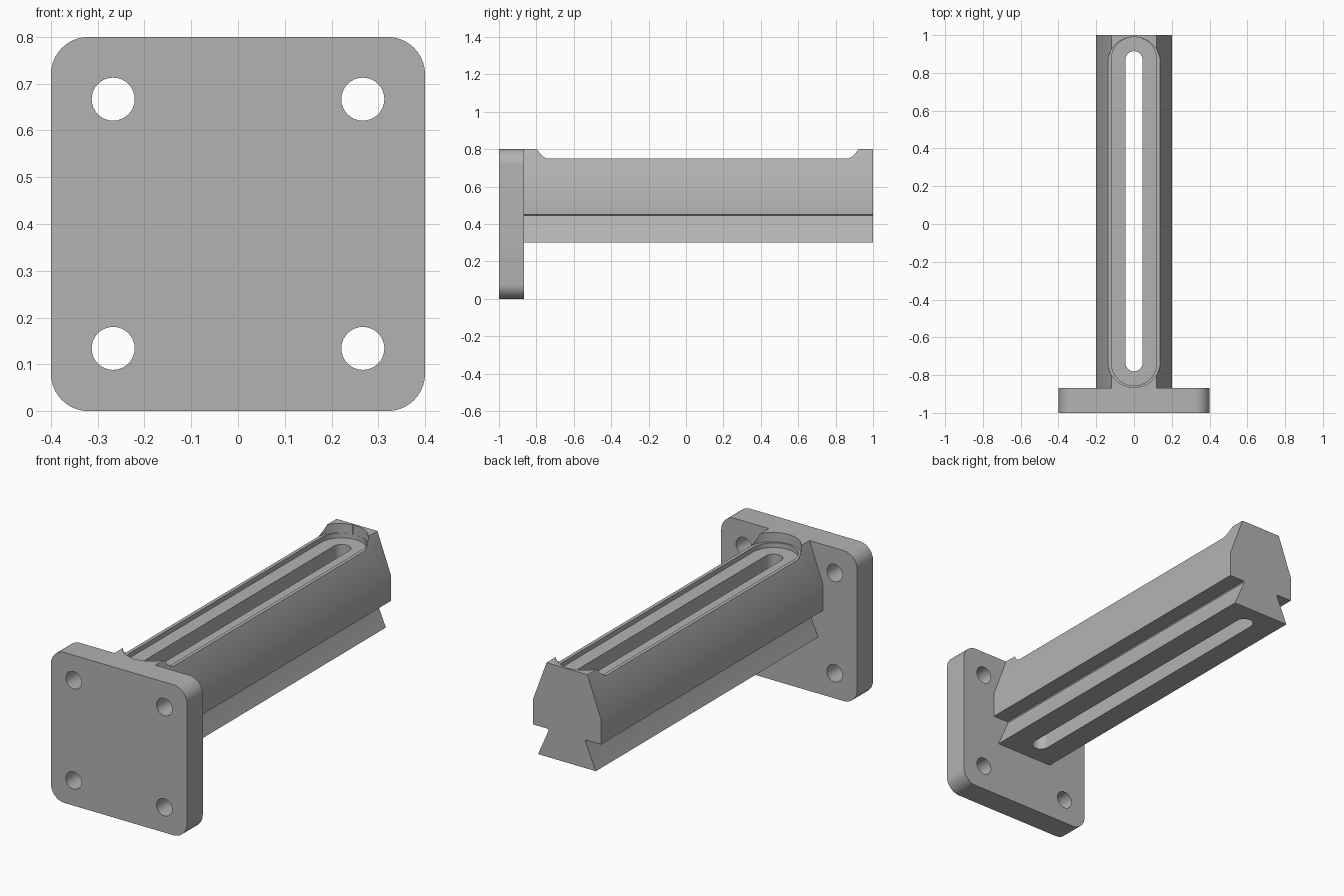
import bpy, bmesh, math
from mathutils import Matrix, Vector

cube = bpy.data.objects.get("Cube")
if cube:
    bpy.data.objects.remove(cube, do_unlink=True)

grey = bpy.data.materials.new("plain grey")
grey.use_nodes = True
grey.diffuse_color = (0.45, 0.45, 0.45, 1)
grey.node_tree.nodes["Principled BSDF"].inputs["Base Color"].default_value = grey.diffuse_color


def prism(name, outline, direction, place):
    """Extrude a closed 2D outline, placed in space by a function, along a direction."""
    bm = bmesh.new()
    face = bm.faces.new([bm.verts.new(place(a, b)) for a, b in outline])
    result = bmesh.ops.extrude_face_region(bm, geom=[face])
    moved = [v for v in result["geom"] if isinstance(v, bmesh.types.BMVert)]
    bmesh.ops.translate(bm, verts=moved, vec=Vector(direction))
    bmesh.ops.recalc_face_normals(bm, faces=bm.faces)
    mesh = bpy.data.meshes.new(name)
    bm.to_mesh(mesh)
    bm.free()
    mesh.materials.append(grey)
    obj = bpy.data.objects.new(name, mesh)
    bpy.context.collection.objects.link(obj)
    return obj


def arc(cx, cy, r, start, sweep, steps):
    return [(cx + r * math.cos(math.radians(start + sweep * i / steps)),
             cy + r * math.sin(math.radians(start + sweep * i / steps)))
            for i in range(steps + 1)]


def stadium(name, r, y0, y1, z0, z1):
    outline = arc(0, y1, r, 0, 180, 24) + arc(0, y0, r, 180, 180, 24)
    return prism(name, outline, (0, 0, z1 - z0), lambda a, b: (a, b, z0))


def cut(obj, cutter):
    mod = obj.modifiers.new("cut", 'BOOLEAN')
    mod.operation = 'DIFFERENCE'
    mod.solver = 'EXACT'
    mod.object = cutter
    bpy.context.view_layer.objects.active = obj
    bpy.ops.object.modifier_apply(modifier=mod.name)
    bpy.data.objects.remove(cutter, do_unlink=True)


def smooth(obj):
    bpy.ops.object.select_all(action='DESELECT')
    obj.select_set(True)
    bpy.context.view_layer.objects.active = obj
    bpy.ops.object.shade_smooth_by_angle(angle=math.radians(25))


# Mounting plate with rounded corners and four bolt holes
R = 0.08
plate_outline = (arc(0.4 - R, 0.8 - R, R, 0, 90, 10) + arc(R - 0.4, 0.8 - R, R, 90, 90, 10)
                 + arc(R - 0.4, R, R, 180, 90, 10) + arc(0.4 - R, R, R, 270, 90, 10))
plate = prism("mounting_plate", plate_outline, (0, 0.133, 0), lambda a, b: (a, -1, b))
for x in (-0.267, 0.267):
    for z in (0.134, 0.667):
        circle = arc(x, z, 0.046, 0, 360, 32)[:-1]
        cut(plate, prism("hole_cutter", circle, (0, 0.4, 0), lambda a, b: (a, -1.1, b)))
smooth(plate)

# Rail with tapered top and dovetail foot
half = [(0.17, 0.3), (0.11, 0.437), (0.108, 0.445), (0.114, 0.45),
        (0.2, 0.45), (0.2, 0.584), (0.12, 0.8)]
rail_outline = half + [(-x, z) for x, z in reversed(half)]
rail = prism("rail", rail_outline, (0, 1.867, 0), lambda a, b: (a, -0.867, b))

# Shallow channel, deeper pocket and through slot
cut(rail, stadium("channel_cutter", 0.14, -0.725, 0.85, 0.75, 0.9))
cut(rail, stadium("pocket_cutter", 0.12, -0.735, 0.87, 0.725, 0.9))
cut(rail, stadium("slot_cutter", 0.045, -0.735, 0.87, 0.2, 0.9))
smooth(rail)
